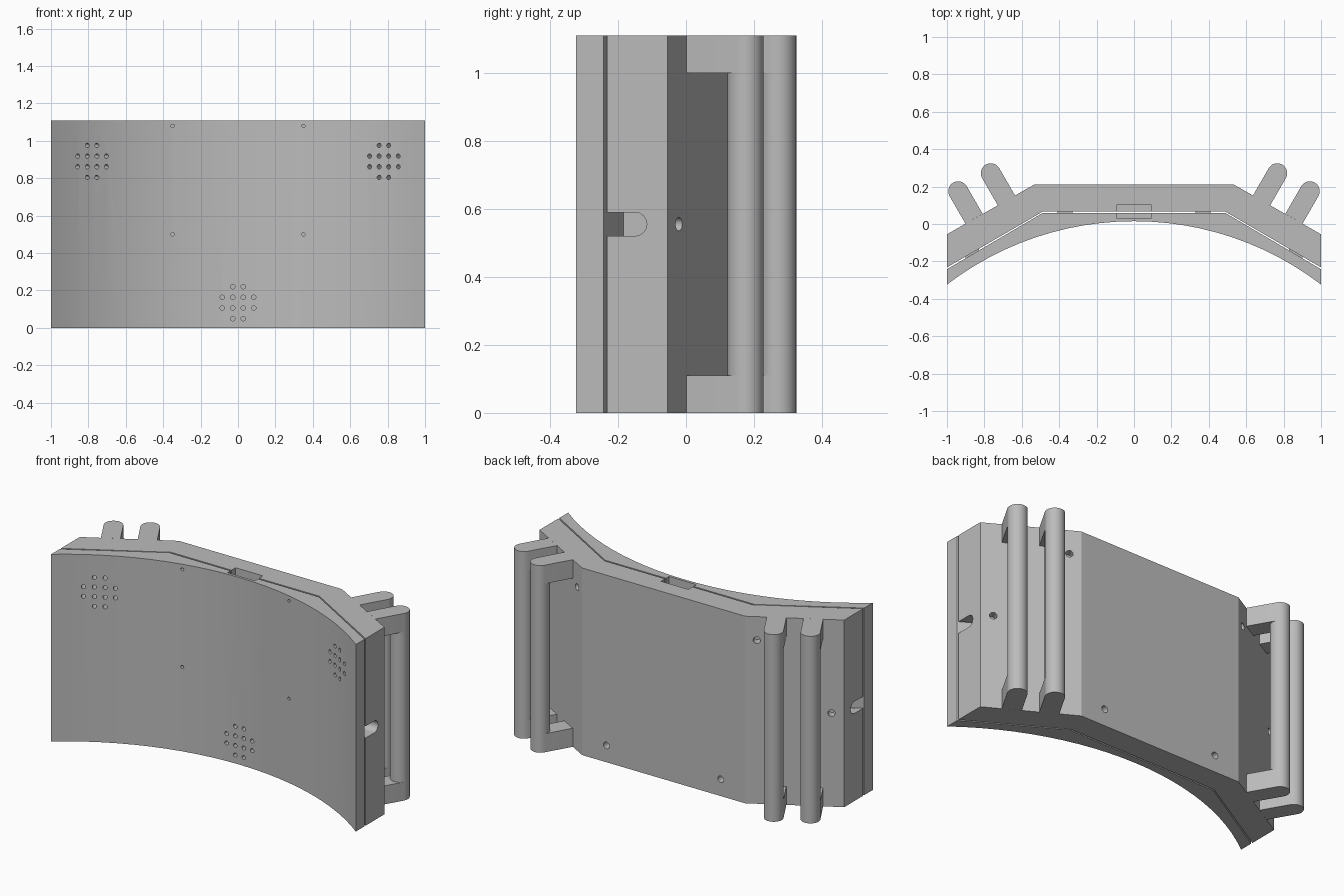
import bpy, bmesh, math
from mathutils import Vector, Matrix

if "Cube" in bpy.data.objects:
    bpy.data.objects.remove(bpy.data.objects["Cube"], do_unlink=True)

H = 1.11                      # overall height
LEG = 0.11                    # height of each handle leg
R = 0.053                     # handle radius
ARM = Vector((0.5, 0.866, 0)) # outward direction of the slanted back faces

grey = bpy.data.materials.new("plain grey")
grey.use_nodes = True
COL = (0.5, 0.5, 0.5, 1)
grey.diffuse_color = COL
grey.node_tree.nodes["Principled BSDF"].inputs["Base Color"].default_value = COL


def finish(name, bm):
    bmesh.ops.recalc_face_normals(bm, faces=bm.faces)
    mesh = bpy.data.meshes.new(name)
    bm.to_mesh(mesh)
    bm.free()
    mesh.materials.append(grey)
    ob = bpy.data.objects.new(name, mesh)
    bpy.context.collection.objects.link(ob)
    return ob


def prism(bm, outline, z0, z1, caps=True):
    low = [bm.verts.new((x, y, z0)) for x, y in outline]
    top = [bm.verts.new((x, y, z1)) for x, y in outline]
    n = len(outline)
    for i in range(n):
        j = (i + 1) % n
        bm.faces.new((low[i], low[j], top[j], top[i]))
    if caps:
        bm.faces.new(low[::-1])
        bm.faces.new(top)


def box(bm, x0, x1, y0, y1, z0, z1):
    prism(bm, [(x0, y0), (x1, y0), (x1, y1), (x0, y1)], z0, z1)


def drill(bm, point, direction, radius, depth):
    """Round cutter centred on a surface point, reaching depth to both sides."""
    turn = Vector(direction).to_track_quat('Z', 'Y').to_matrix().to_4x4()
    bmesh.ops.create_cone(bm, cap_ends=True, segments=16, radius1=radius, radius2=radius,
                          depth=2 * depth, matrix=Matrix.Translation(point) @ turn)


def carve(ob, bm):
    cutter = finish("cutter", bm)
    cutter.hide_render = True
    mod = ob.modifiers.new("cut", 'BOOLEAN')
    mod.operation, mod.solver, mod.object = 'DIFFERENCE', 'EXACT', cutter
    bpy.context.view_layer.objects.active = ob
    bpy.ops.object.modifier_apply(modifier=mod.name)
    bpy.data.objects.remove(cutter, do_unlink=True)


def smooth(ob, angle=25):
    bpy.ops.object.select_all(action='DESELECT')
    ob.select_set(True)
    bpy.context.view_layer.objects.active = ob
    bpy.ops.object.shade_smooth_by_angle(angle=math.radians(angle))


# Curved front panel: circular arc in front, three flats behind
RAD = 1.645
def front_y(x):
    return 0.015 - RAD + math.sqrt(RAD * RAD - x * x)

half = math.asin(1 / RAD)
arc = []
for i in range(25):
    x = RAD * math.sin(half * (i / 12 - 1))
    arc.append((x, front_y(x)))
bm = bmesh.new()
prism(bm, arc + [(1, -0.242), (0.49, 0.058), (-0.49, 0.058), (-1, -0.242)], 0, H)
panel = finish("front_panel", bm)

# Back shell with slanted ends
bm = bmesh.new()
prism(bm, [(-1, -0.232), (-0.487, 0.067), (0.487, 0.067), (1, -0.232),
           (1, -0.055), (0.535, 0.21), (-0.535, 0.21), (-1, -0.055)], 0, H)
shell = finish("back_shell", bm)

# Holes in the front panel: three grilles and four pin holes
bm = bmesh.new()
for cx, cz, side in ((-0.78, 0.89, -1), (0.78, 0.89, 1), (0, 0.135, 0)):
    for i in range(4):
        for j in range(4):
            if i in (0, 3) and j in (0, 3):
                continue
            x = cx + (i - 1.5) * (0.051 if side else 0.056)
            z = cz + (j - 1.5) * 0.057
            direction = (side * ARM.x, ARM.y if side else 1, 0)
            drill(bm, (x, front_y(x), z), direction, 0.012, 0.12)
for x in (-0.35, 0.35):
    for z in (0.5, 1.08):
        drill(bm, (x, front_y(x), z), (0, 1, 0), 0.009, 0.03)
carve(panel, bm)

# Screw holes and open side slots in the back shell
bm = bmesh.new()
for s in (-1, 1):
    out = (s * ARM.x, ARM.y, 0)
    drill(bm, (s * 0.375, 0.21, 0.1), (0, 1, 0), 0.02, 0.05)
    drill(bm, (s * 0.59, 0.179, 0.97), out, 0.02, 0.05)
    drill(bm, (s * 0.94, -0.021, H / 2), out, 0.02, 0.05)
carve(shell, bm)
for s in (-1, 1):
    bm = bmesh.new()
    box(bm, min(s * 0.9, s * 1.1), max(s * 0.9, s * 1.1), -0.3, -0.15, 0.52, 0.59)
    carve(shell, bm)
    bm = bmesh.new()
    drill(bm, (s, -0.15, H / 2), (1, 0, 0), 0.035, 0.1)
    carve(shell, bm)

# Socket in the top edge, shared by both halves
for ob in (panel, shell):
    bm = bmesh.new()
    box(bm, -0.09, 0.09, 0.03, 0.105, H - 0.06, H + 0.05)
    carve(ob, bm)
    smooth(ob)

# Small tabs bridging the seam
bm = bmesh.new()
for s in (-1, 1):
    box(bm, min(s * 0.33, s * 0.41), max(s * 0.33, s * 0.41), 0.058, 0.067, 0.05, H - 0.02)
    prism(bm, [(s * x, -0.237 + (1 - x) * 0.587 + d)
               for x, d in ((0.83, -0.005), (0.9, -0.005), (0.9, 0.005), (0.83, 0.005))],
          0.05, H - 0.02)
finish("seam_tabs", bm)


# Handles: round upright bars on a pair of legs, two at each end
def handle(name, s, bx, by, reach):
    base = Vector((bx, by, 0))
    tip = base + ARM * reach
    across = Vector((ARM.y, -ARM.x, 0))
    def at(center, a):
        p = center + R * (math.cos(a) * across + math.sin(a) * ARM)
        return (s * p.x, p.y)
    ring = [at(tip, 2 * math.pi * i / 32) for i in range(32)]
    leg = ring[:17] + [at(base, math.pi), at(base, 0)]
    bm = bmesh.new()
    prism(bm, leg, 0, LEG)
    prism(bm, leg, H - LEG, H)
    prism(bm, ring, LEG, H - LEG, caps=False)
    smooth(finish(name, bm))


for s, side in ((1, "left"), (-1, "right")):
    handle(side + "_outer_handle", s, 0.855, 0.028, 0.17)
    handle(side + "_inner_handle", s, 0.682, 0.126, 0.168)
